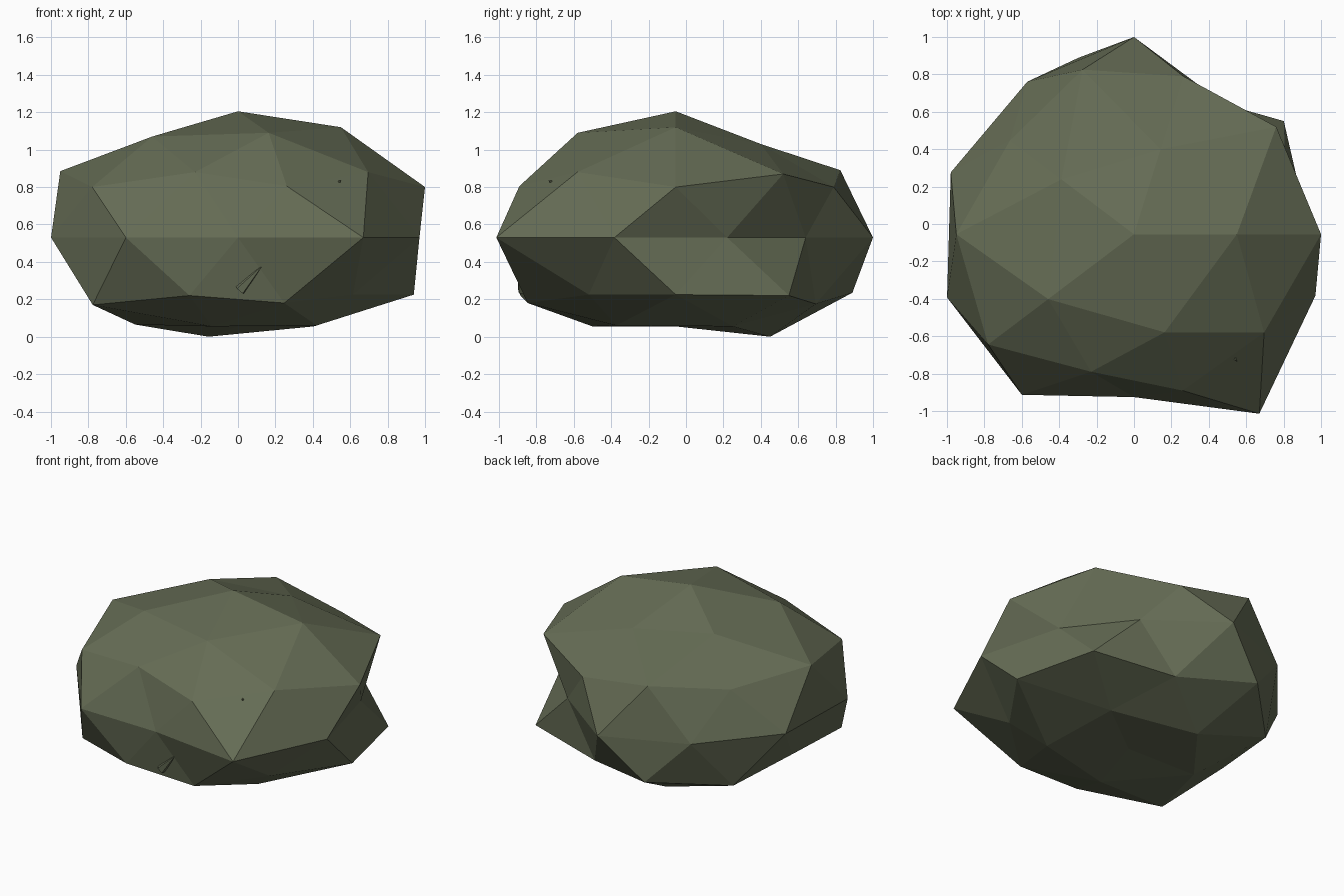
import bpy, bmesh, math
from mathutils import Vector

if "Cube" in bpy.data.objects:
    bpy.data.objects.remove(bpy.data.objects["Cube"])

stone = bpy.data.materials.new("mossy grey stone")
stone.diffuse_color = (0.13, 0.15, 0.09, 1)
stone.use_nodes = True
stone.node_tree.nodes["Principled BSDF"].inputs["Base Color"].default_value = stone.diffuse_color


def finish(bm, name):
    mesh = bpy.data.meshes.new(name)
    bm.to_mesh(mesh)
    bm.free()
    mesh.materials.append(stone)
    ob = bpy.data.objects.new(name, mesh)
    bpy.context.collection.objects.link(ob)
    return ob


# Boulder: a low icosphere whose rings of vertices are pushed in and out.
# ring height on the unit sphere -> (radii by rising angle, heights by rising angle)
EQ = 0.53
RINGS = {
    1.00: ([0], [1.205]),
    0.85: ([.55, .46, .48, .567, .53], [1.12, 1.03, 1.07, 1.07, 1.09]),
    0.53: ([.94, .89, .95, .743, .86], [.87, .89, .885, .88, .88]),
    0.45: ([1.0, .854, .82, .964, .845], [.80, .80, .825, .80, .805]),
    0.00: ([.856, .826, 1.014, .97, 1.03, 1.051, 1.02, .837, 1.14, 1.02], [EQ] * 10),
    -0.45: ([.99, .955, .80, .84, .76], [.22, .235, .21, .22, .225]),
    -0.53: ([.94, .757, .875, .96, .80], [.225, .175, .165, .17, .18]),
    -0.85: ([.50, .51, .55, .45, .52], [.055, 0, .065, .055, .06]),
    -1.00: ([0], [.055]),
}
bm = bmesh.new()
bmesh.ops.create_icosphere(bm, subdivisions=2, radius=1)
for v in bm.verts:
    key = min(RINGS, key=lambda k: abs(k - v.co.z))
    radii, heights = RINGS[key]
    n = len(radii)
    ang = math.degrees(math.atan2(v.co.y, v.co.x)) if n > 1 else 0
    i = int(((ang + 1) % 360) // (360 / n))
    a = math.radians(ang)
    v.co = (radii[i] * math.cos(a), 1.04 * radii[i] * math.sin(a) - 0.055, heights[i])
finish(bm, "boulder")


# Small stone slivers poking out of the front
def sliver(name, base, tip, radius):
    base, tip = Vector(base), Vector(tip)
    axis = tip - base
    bm = bmesh.new()
    bmesh.ops.create_cone(bm, cap_ends=True, segments=5, radius1=radius,
                          radius2=0, depth=axis.length)
    rot = axis.to_track_quat('Z', 'Y')
    for v in bm.verts:
        v.co = rot @ v.co + (base + tip) / 2
    finish(bm, name)


sliver("front_sliver", (0.01, -0.868, 0.25), (0.13, -0.898, 0.38), 0.035)
sliver("upper_chip", (0.53, -0.70, 0.815), (0.55, -0.735, 0.835), 0.02)
